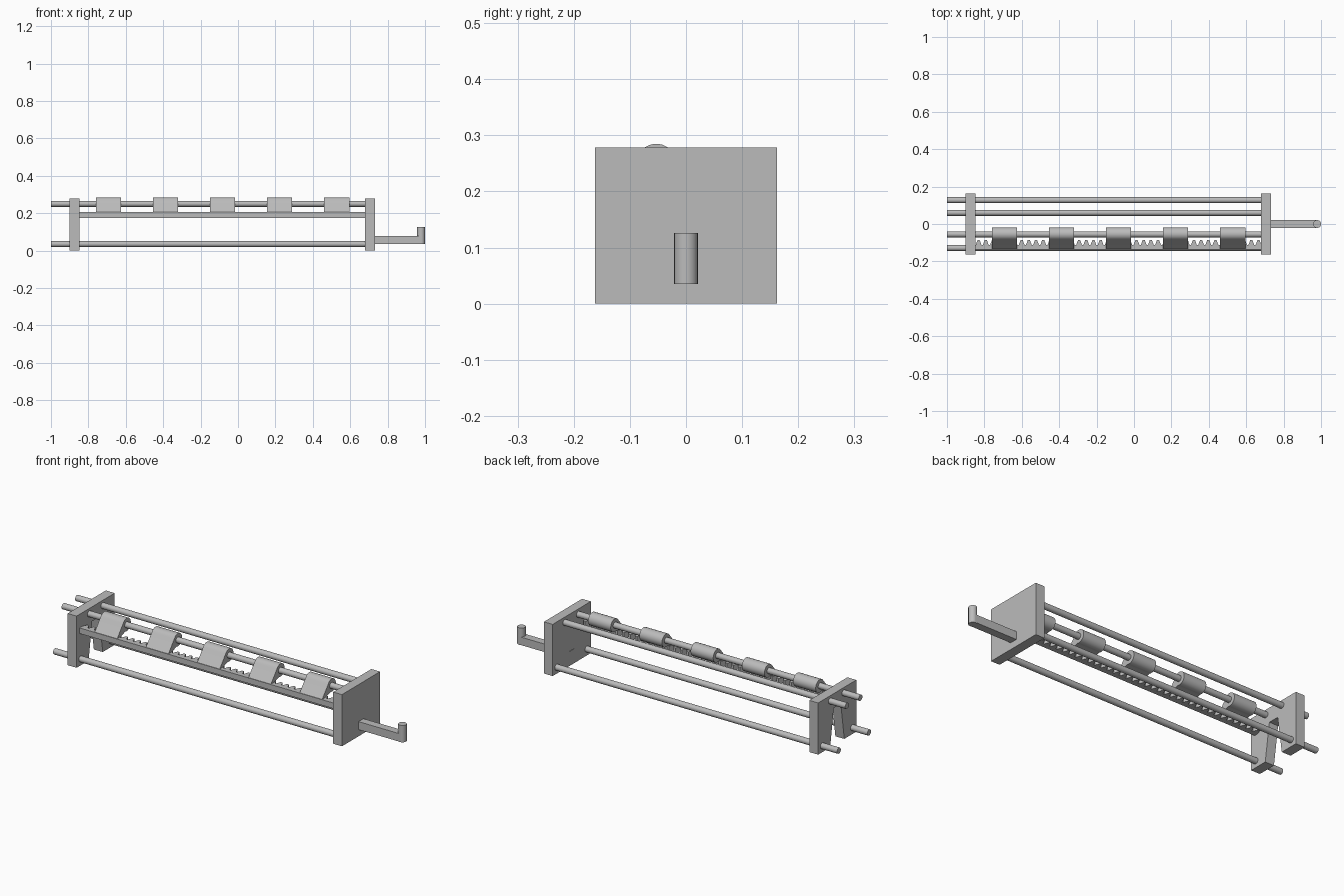
import bpy, bmesh, math

if "Cube" in bpy.data.objects:
    bpy.data.objects.remove(bpy.data.objects["Cube"])

steel = bpy.data.materials.new("plain grey")
steel.use_nodes = True
GREY = (0.5, 0.5, 0.5, 1)
steel.diffuse_color = GREY
steel.node_tree.nodes["Principled BSDF"].inputs["Base Color"].default_value = GREY


def extrude_x(name, profile, x0, x1, smooth=False):
    """Prism along x from a (y, z) outline."""
    bm = bmesh.new()
    face = bm.faces.new([bm.verts.new((x0, y, z)) for y, z in profile])
    out = bmesh.ops.extrude_face_region(bm, geom=[face])
    moved = [v for v in out["geom"] if isinstance(v, bmesh.types.BMVert)]
    bmesh.ops.translate(bm, verts=moved, vec=(x1 - x0, 0, 0))
    return finish(name, bm, smooth)


def finish(name, bm, smooth):
    bmesh.ops.recalc_face_normals(bm, faces=bm.faces)
    mesh = bpy.data.meshes.new(name)
    bm.to_mesh(mesh)
    bm.free()
    mesh.materials.append(steel)
    obj = bpy.data.objects.new(name, mesh)
    bpy.context.collection.objects.link(obj)
    if smooth:
        bpy.ops.object.select_all(action='DESELECT')
        obj.select_set(True)
        bpy.context.view_layer.objects.active = obj
        bpy.ops.object.shade_smooth_by_angle(angle=math.radians(35))
    return obj


def arc(cy, cz, r, start, end, n):
    """Points on a circle in the y-z plane, angles in degrees."""
    angles = [math.radians(start + (end - start) * i / n) for i in range(n + 1)]
    return [(cy + r * math.cos(a), cz + r * math.sin(a)) for a in angles]


W, H = 0.162, 0.278

# End plates: one solid, one with a tapered slot open at the bottom
extrude_x("crank_end_plate", [(-W, 0), (W, 0), (W, H), (-W, H)], 0.68, 0.732)
extrude_x("slotted_end_plate",
          [(-W, 0), (-0.06, 0), (-0.03, 0.2), (0.03, 0.2), (0.06, 0),
           (W, 0), (W, H), (-W, H)], -0.9, -0.847)

# Four long rods
for name, y, z in (("lower_front_rod", -0.128, 0.035), ("lower_back_rod", 0.128, 0.035),
                   ("key_rod", -0.055, 0.25), ("upper_back_rod", 0.06, 0.25)):
    extrude_x(name, arc(y, z, 0.016, 0, 360, 16)[:-1], -1, 0.69, True)

# Rail with a comb of teeth on its back edge
bm = bmesh.new()
x0, x1, count = -0.85, 0.685, 40
pitch = (x1 - x0) / count
outline = [(x0, -0.137), (x1, -0.137)]
for i in reversed(range(count)):
    for f, y in ((0.9, -0.112), (0.65, -0.086), (0.35, -0.086), (0.1, -0.112)):
        outline.append((x0 + (i + f) * pitch, y))
face = bm.faces.new([bm.verts.new((x, y, 0.175)) for x, y in outline])
out = bmesh.ops.extrude_face_region(bm, geom=[face])
bmesh.ops.translate(bm, vec=(0, 0, 0.03),
                    verts=[v for v in out["geom"] if isinstance(v, bmesh.types.BMVert)])
finish("toothed_rail", bm, False)

# Five keys hinged on the rod, each a barrel with a sloping tongue
key = arc(-0.053, 0.25, 0.035, -110, 150, 20) + [(-0.134, 0.205), (-0.105, 0.205)]
for i in range(5):
    x = -0.692 + 0.305 * i
    extrude_x(f"key_{i + 1}", key, x - 0.067, x + 0.067, True)

# Crank arm and upright handle
extrude_x("crank_arm", [(-0.021, 0.036), (0.021, 0.036), (0.021, 0.079), (-0.021, 0.079)],
          0.678, 0.979)
bm = bmesh.new()
bmesh.ops.create_cone(bm, cap_ends=True, segments=24, radius1=0.021, radius2=0.021, depth=0.091)
bmesh.ops.translate(bm, verts=bm.verts, vec=(0.979, 0, 0.0805))
finish("crank_handle", bm, True)
